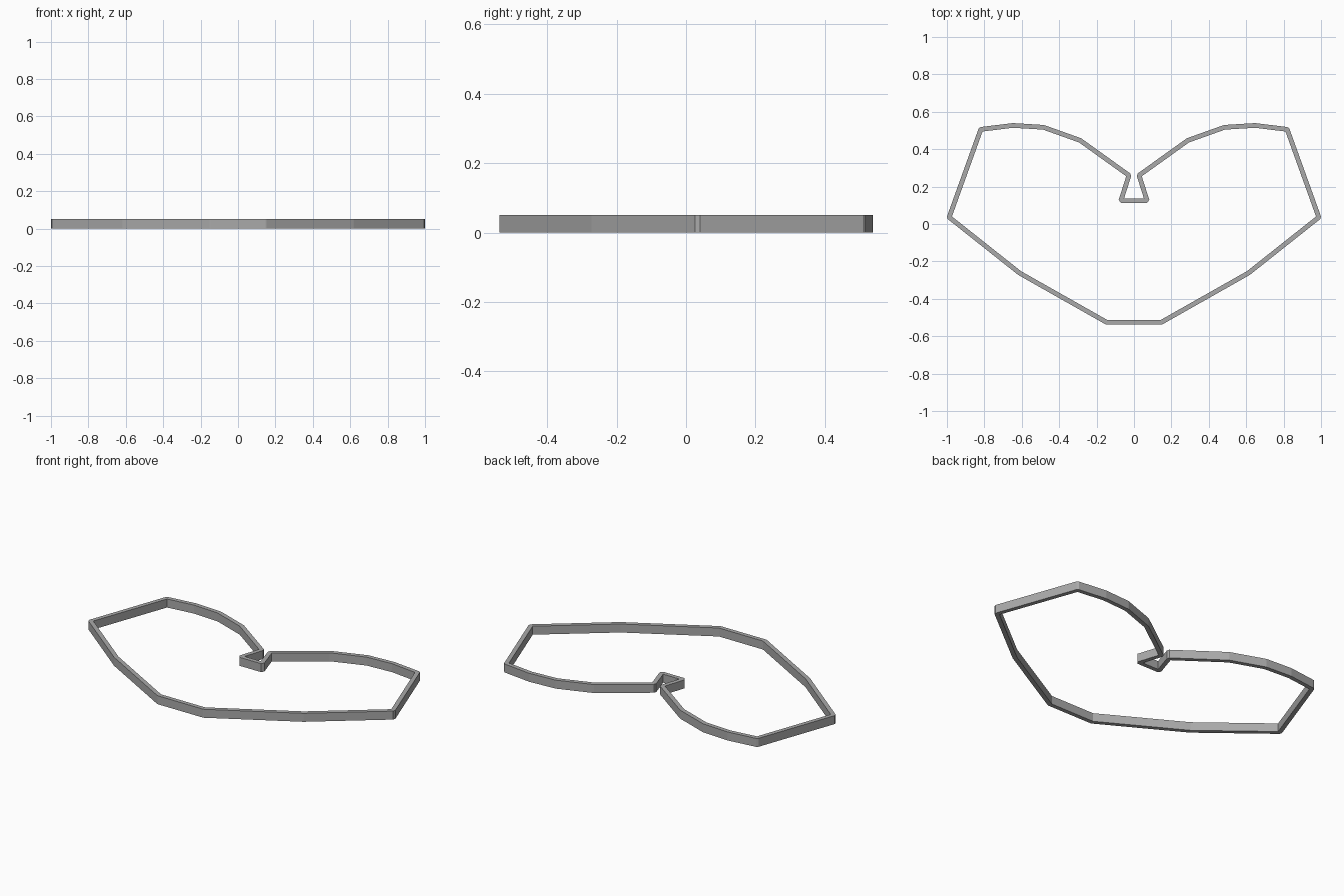
import bpy
import bmesh
from mathutils import Vector

if "Cube" in bpy.data.objects:
    bpy.data.objects.remove(bpy.data.objects["Cube"], do_unlink=True)

HEIGHT = 0.05
HALF_WALL = 0.0125

# Single flat colour
grey = bpy.data.materials.new("plain grey")
grey.use_nodes = True
colour = (0.4, 0.4, 0.4, 1)
grey.diffuse_color = colour
grey.node_tree.nodes["Principled BSDF"].inputs["Base Color"].default_value = colour

# Wall centreline, left half, from the bottom round to the top notch
half = [(0.147, -0.525), (0.612, -0.262), (0.988, 0.036), (0.819, 0.506),
        (0.647, 0.527), (0.484, 0.517), (0.288, 0.447), (0.027, 0.26),
        (0.07, 0.125)]
path = [Vector(p) for p in half] + [Vector((-x, y)) for x, y in reversed(half)]


def corner_pairs(i):
    """Outer and inner wall points at a corner, clipped flat on its convex side."""
    p = path[i]
    d1 = (p - path[i - 1]).normalized()
    d2 = (path[(i + 1) % len(path)] - p).normalized()
    n1, n2 = Vector((d1.y, -d1.x)), Vector((d2.y, -d2.x))
    mitre = (n1 + n2) * HALF_WALL / (1 + n1.dot(n2))
    if d1.cross(d2) > 0:
        return [(p + n * HALF_WALL, p - mitre) for n in (n1, n2)]
    return [(p + mitre, p - n * HALF_WALL) for n in (n1, n2)]


# Closed ribbon wall with a rectangular section
bm = bmesh.new()
sections = []
for i in range(len(path)):
    for outer, inner in corner_pairs(i):
        corners = [(outer, 0), (outer, HEIGHT), (inner, HEIGHT), (inner, 0)]
        sections.append([bm.verts.new((c.x, c.y, z)) for c, z in corners])
for a, b in zip(sections, sections[1:] + sections[:1]):
    for k in range(4):
        m = (k + 1) % 4
        bm.faces.new((a[k], b[k], b[m], a[m]))
bmesh.ops.remove_doubles(bm, verts=bm.verts[:], dist=0.0001)
bmesh.ops.recalc_face_normals(bm, faces=bm.faces[:])

mesh = bpy.data.meshes.new("heart_outline_wall")
bm.to_mesh(mesh)
bm.free()
mesh.materials.append(grey)
wall = bpy.data.objects.new("heart_outline_wall", mesh)
bpy.context.collection.objects.link(wall)
